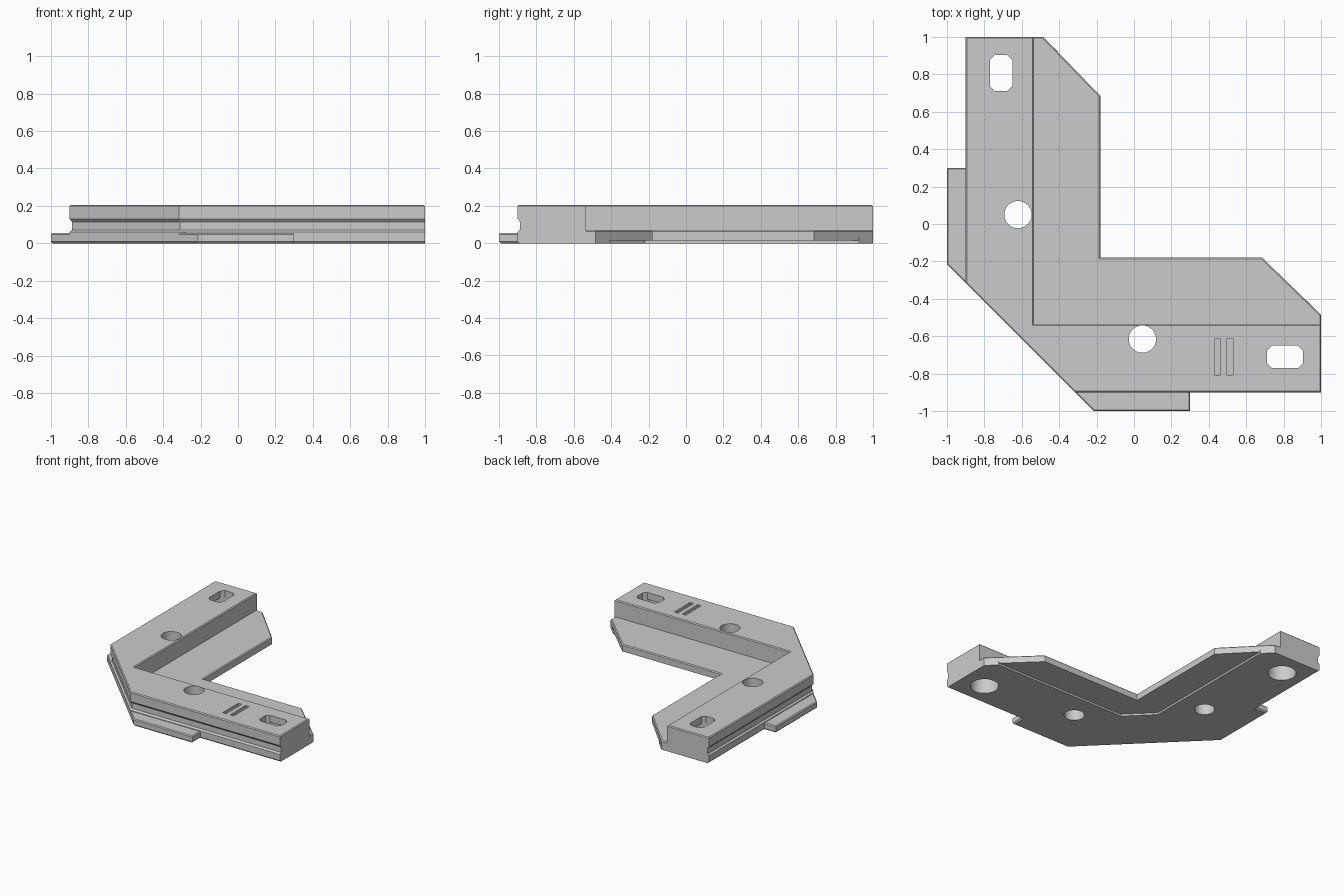
import bpy, bmesh, math

if "Cube" in bpy.data.objects:
    bpy.data.objects.remove(bpy.data.objects["Cube"], do_unlink=True)

grey = bpy.data.materials.new("plain grey")
grey.use_nodes = True
COLOUR = (0.6, 0.6, 0.6, 1)
grey.diffuse_color = COLOUR
grey.node_tree.nodes["Principled BSDF"].inputs["Base Color"].default_value = COLOUR

T = math.tan(math.radians(22.5))   # mitre factor of a 45 degree corner
R2 = math.sqrt(2)


def loft(name, layers):
    """Solid through a stack of (height, outline) layers."""
    bm = bmesh.new()
    rings = [[bm.verts.new((x, y, z)) for x, y in pts] for z, pts in layers]
    n = len(rings[0])
    for low, high in zip(rings, rings[1:]):
        for i in range(n):
            j = (i + 1) % n
            bm.faces.new((low[i], low[j], high[j], high[i]))
    bm.faces.new(rings[0])
    bm.faces.new(rings[-1])
    bmesh.ops.recalc_face_normals(bm, faces=bm.faces)
    mesh = bpy.data.meshes.new(name)
    bm.to_mesh(mesh)
    bm.free()
    mesh.materials.append(grey)
    obj = bpy.data.objects.new(name, mesh)
    bpy.context.collection.objects.link(obj)
    return obj


def swap(pts):
    """Mirror across the diagonal, from one arm to the other."""
    return [(y, x) for x, y in pts]


def symmetric(half):
    """Close a half outline with its mirror, sharing points on the diagonal."""
    return half + swap([p for p in reversed(half) if abs(p[0] - p[1]) > 1e-6])


def bar(o, e=0):
    """Raised L bar: o insets the outer sides, e the ends and inner sides."""
    return symmetric([(-0.535 - e, -0.535 - e), (1 - e, -0.535 - e),
                      (1 - e, -0.9 + o), (-0.315 + T * o, -0.9 + o)])


def flange(o):
    """Low inner shelf with clipped ends."""
    return symmetric([(-0.6, -0.6), (1 - o, -0.6), (1 - o, -0.485 - T * o),
                      (0.685 - T * o, -0.18 - o), (-0.18 - o, -0.18 - o)])


def tab(o):
    """Locating lip on the outer side."""
    return [(-1 + o, 0.3 - o), (-1 + o, -0.215 + T * o),
            (-0.8, -0.415 + R2 * o), (-0.8, 0.3 - o)]


def disc(x, y, r, n=40):
    return [(x + r * math.cos(math.tau * i / n), y + r * math.sin(math.tau * i / n))
            for i in range(n)]


def slot(x, y, a, b, c):
    """Oblong with clipped corners."""
    return [(x + sx * u, y + sy * v) for sx, sy, flip in
            ((1, 1, 0), (-1, 1, 1), (-1, -1, 0), (1, -1, 1))
            for u, v in (((a - c, b), (a, b - c)) if flip else ((a, b - c), (a - c, b)))]


def combine(target, tool, operation):
    mod = target.modifiers.new("join", "BOOLEAN")
    mod.operation, mod.solver, mod.object = operation, "EXACT", tool
    bpy.context.view_layer.objects.active = target
    bpy.ops.object.modifier_apply(modifier=mod.name)
    bpy.data.objects.remove(tool, do_unlink=True)


# Main bar with a shallow groove along its outer sides
bracket = loft("corner_bracket", [
    (0, bar(0.01)), (0.01, bar(0)), (0.06, bar(0)), (0.072, bar(0.012)),
    (0.115, bar(0.012)), (0.13, bar(0)), (0.198, bar(0)), (0.205, bar(0.007, 0.007))])

# Inner shelf and the lower pad under it
combine(bracket, loft("shelf", [(0.015, flange(0)), (0.063, flange(0)),
                                (0.07, flange(0.007))]), "UNION")
pad = symmetric([(-0.6, -0.6), (1, -0.6), (1, -0.485), (0.925, -0.41), (-0.22, -0.41)])
combine(bracket, loft("pad", [(0, pad), (0.03, pad)]), "UNION")

# Per arm: outer tab, bolt hole, end slot with a round pocket below
for arm, hole in ((list, (0.045, -0.615)), (swap, (0.05, -0.62))):
    combine(bracket, loft("tab", [(0, arm(tab(0.01))), (0.01, arm(tab(0))),
                                  (0.048, arm(tab(0))), (0.055, arm(tab(0.007)))]), "UNION")
    cuts = [(arm(disc(*hole, 0.073)), -0.1, 0.3),
            (arm(slot(0.807, -0.71, 0.095, 0.06, 0.025)), 0.1, 0.3),
            (arm(disc(0.807, -0.71, 0.102)), -0.1, 0.15)]
    for outline, low, high in cuts:
        combine(bracket, loft("cutter", [(low, outline), (high, outline)]), "DIFFERENCE")

# Two short marking grooves
for x in (0.447, 0.513):
    mark = slot(x, -0.71, 0.016, 0.098, 0.002)
    combine(bracket, loft("cutter", [(0.185, mark), (0.3, mark)]), "DIFFERENCE")

# Smooth round holes, sharp edges
bpy.ops.object.select_all(action="DESELECT")
bracket.select_set(True)
bpy.context.view_layer.objects.active = bracket
bpy.ops.object.shade_smooth_by_angle(angle=math.radians(20))
